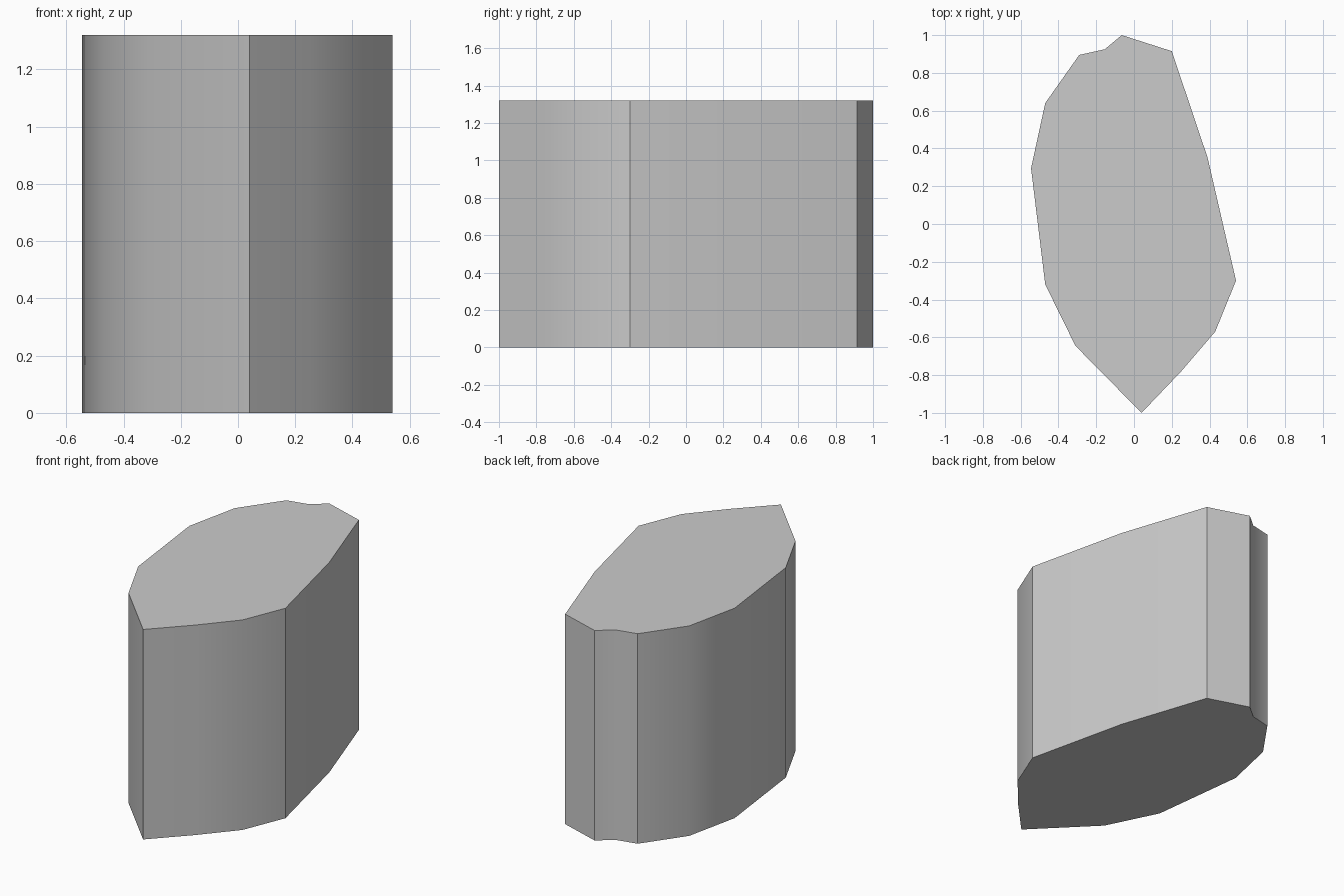
import bpy
import bmesh
import math

cube = bpy.data.objects.get("Cube")
if cube:
    bpy.data.objects.remove(cube, do_unlink=True)

HEIGHT = 1.32

# Outline of the block, counter-clockwise from the pointed front
OUTLINE = [
    (0.04, -1.0), (0.25, -0.78), (0.43, -0.57), (0.54, -0.30),
    (0.39, 0.35), (0.20, 0.915), (-0.065, 1.0), (-0.155, 0.925),
    (-0.29, 0.895), (-0.47, 0.64), (-0.545, 0.295), (-0.47, -0.32),
    (-0.31, -0.645),
]

# Plain grey material
grey = bpy.data.materials.new("light_grey")
grey.use_nodes = True
color = (0.6, 0.6, 0.6, 1.0)
grey.diffuse_color = color
grey.node_tree.nodes["Principled BSDF"].inputs["Base Color"].default_value = color

# Extrude the outline into a solid prism
bm = bmesh.new()
base = bm.faces.new([bm.verts.new((x, y, 0)) for x, y in OUTLINE])
result = bmesh.ops.extrude_face_region(bm, geom=[base], use_keep_orig=True)
top_verts = [g for g in result["geom"] if isinstance(g, bmesh.types.BMVert)]
bmesh.ops.translate(bm, verts=top_verts, vec=(0, 0, HEIGHT))
bmesh.ops.recalc_face_normals(bm, faces=bm.faces)

mesh = bpy.data.meshes.new("faceted_block")
bm.to_mesh(mesh)
bm.free()
mesh.materials.append(grey)
block = bpy.data.objects.new("faceted_block", mesh)
bpy.context.collection.objects.link(block)

# Soft side facets with crisp corners and flat caps
bpy.ops.object.select_all(action="DESELECT")
block.select_set(True)
bpy.context.view_layer.objects.active = block
bpy.ops.object.shade_smooth_by_angle(angle=math.radians(30))
